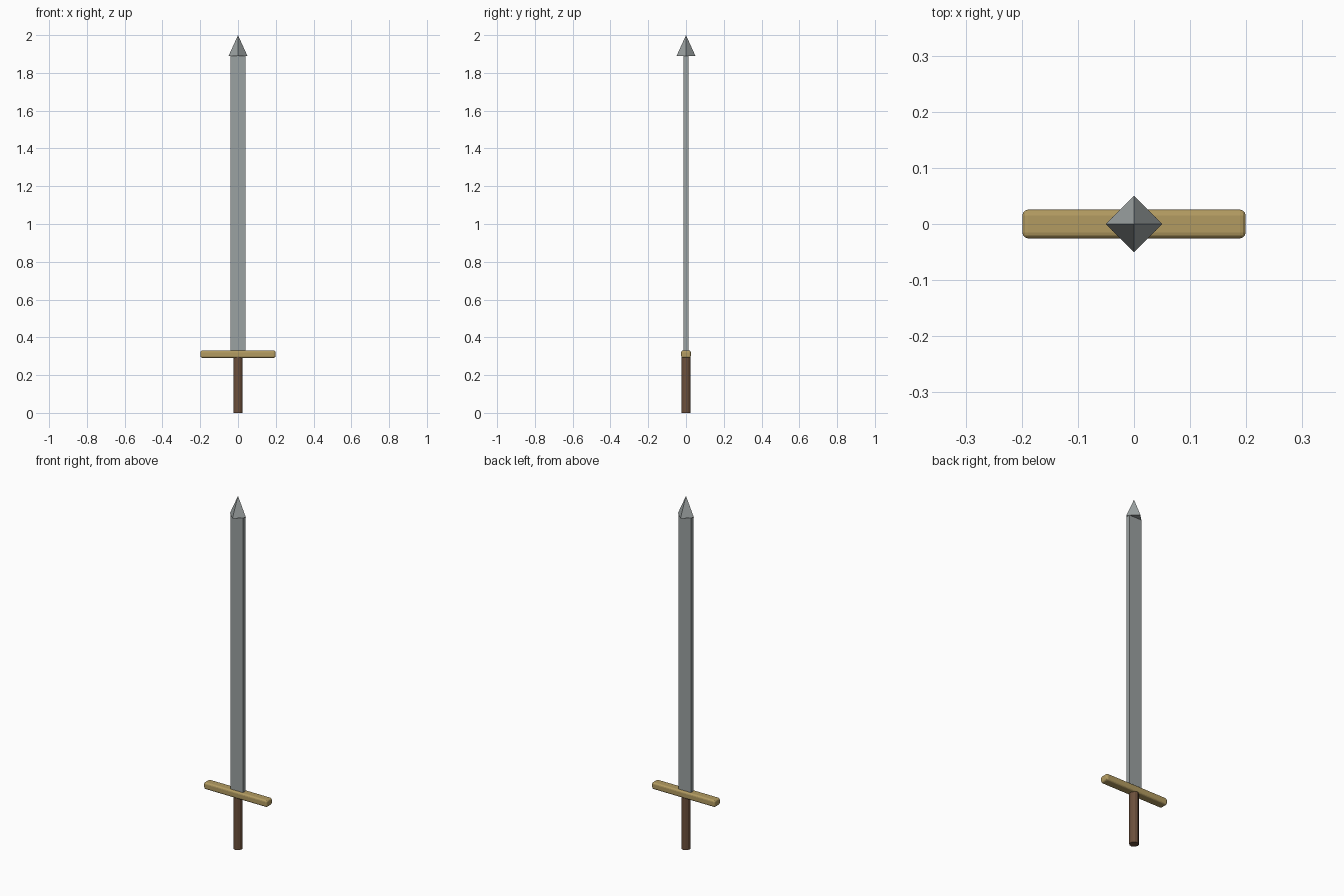
import bpy

if "Cube" in bpy.data.objects:
    bpy.data.objects.remove(bpy.data.objects["Cube"])


def material(name, color):
    m = bpy.data.materials.new(name)
    m.diffuse_color = color
    m.use_nodes = True
    m.node_tree.nodes["Principled BSDF"].inputs["Base Color"].default_value = m.diffuse_color
    return m


def box(name, size, z):
    bpy.ops.mesh.primitive_cube_add(size=1, location=(0, 0, z))
    ob = bpy.context.object
    ob.name = name
    ob.scale = size
    bpy.ops.object.transform_apply(location=False, rotation=False, scale=True)
    return ob


steel = material("steel", (0.33, 0.36, 0.36, 1))
brass = material("brass", (0.45, 0.33, 0.12, 1))
wood = material("wood", (0.15, 0.08, 0.045, 1))

# Grip
bpy.ops.mesh.primitive_cylinder_add(vertices=12, radius=0.0245, depth=0.295, location=(0, 0, 0.1475))
grip = bpy.context.object
grip.name = "grip"
grip.data.materials.append(wood)

# Crossguard with rounded edges
guard = box("crossguard", (0.398, 0.051, 0.039), 0.311)
bevel = guard.modifiers.new("bevel", 'BEVEL')
bevel.width = 0.01
bevel.segments = 3
guard.data.materials.append(brass)

# Blade
blade = box("blade", (0.079, 0.025, 1.565), 1.1075)
blade.data.materials.append(steel)

# Four-sided pyramid tip
bpy.ops.mesh.primitive_cone_add(vertices=4, radius1=0.05, radius2=0, depth=0.11, location=(0, 0, 1.945))
tip = bpy.context.object
tip.name = "blade_tip"
tip.data.materials.append(steel)
